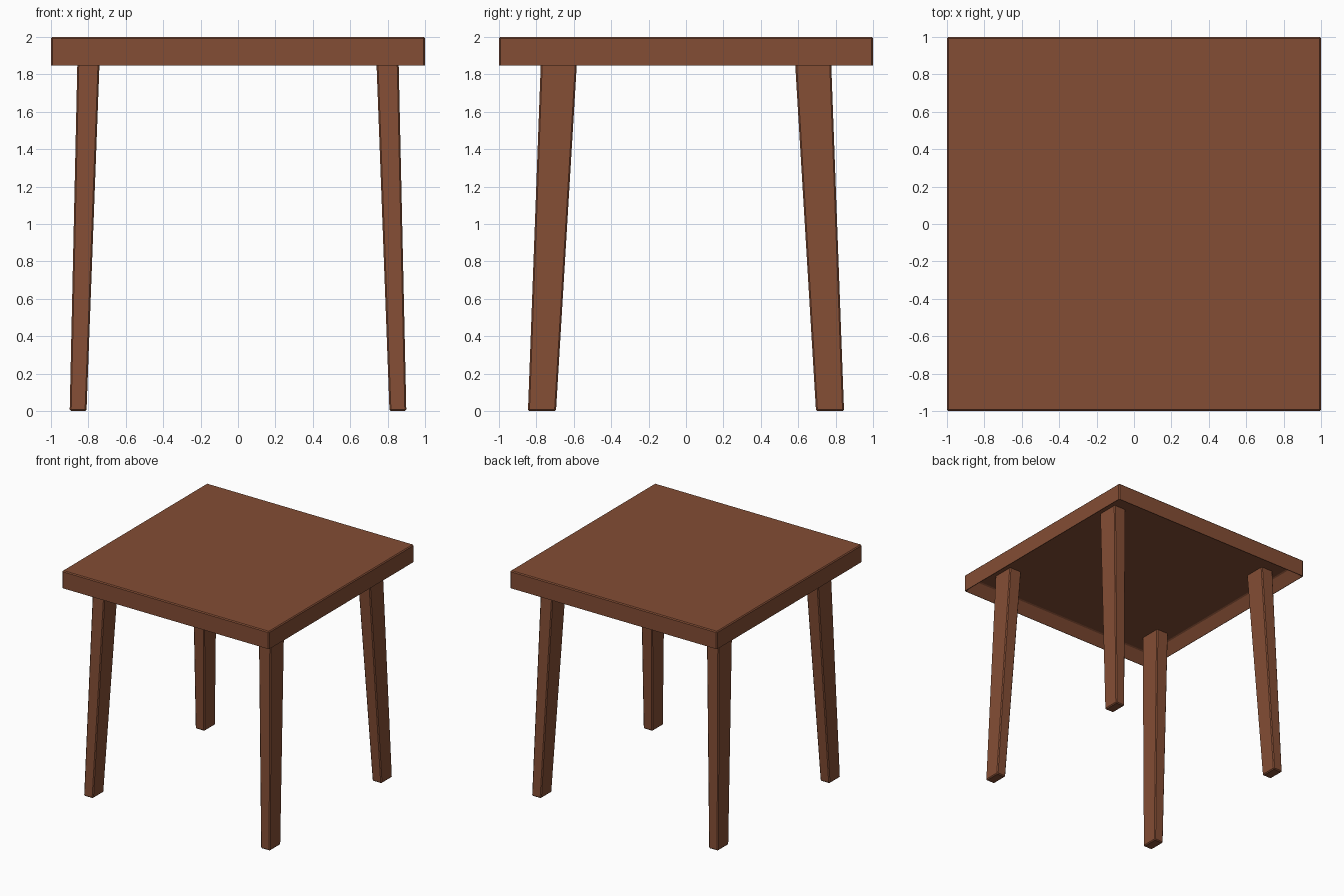
import bpy, bmesh

if "Cube" in bpy.data.objects:
    bpy.data.objects.remove(bpy.data.objects["Cube"])

wood = bpy.data.materials.new("brown wood")
wood.diffuse_color = (0.23, 0.075, 0.035, 1)
wood.use_nodes = True
wood.node_tree.nodes["Principled BSDF"].inputs["Base Color"].default_value = wood.diffuse_color


def finish(bm, name, bevel):
    bmesh.ops.recalc_face_normals(bm, faces=bm.faces)
    me = bpy.data.meshes.new(name)
    bm.to_mesh(me)
    bm.free()
    ob = bpy.data.objects.new(name, me)
    bpy.context.collection.objects.link(ob)
    me.materials.append(wood)
    mod = ob.modifiers.new("soft edges", 'BEVEL')
    mod.width = bevel
    mod.segments = 1
    mod.limit_method = 'ANGLE'
    return ob


# Table top: slab with a recessed underside that leaves a rim
RIM, TOP, BOTTOM, PANEL = 0.07, 2.0, 1.84, 1.94
bm = bmesh.new()
bmesh.ops.create_cube(bm, size=2)
for v in bm.verts:
    v.co.z = TOP if v.co.z > 0 else BOTTOM
bm.normal_update()
under = [f for f in bm.faces if f.normal.z < -0.9]
bmesh.ops.inset_region(bm, faces=under, thickness=RIM, use_even_offset=True)
for v in under[0].verts:
    v.co.z = PANEL
finish(bm, "table_top", 0.008)


# Legs: tapered, splayed rectangular posts reaching up into the recess
def leg(name, sx, sy):
    bm = bmesh.new()
    rings = []
    for z, x0, x1, y0, y1 in ((0.0, 0.81, 0.90, 0.695, 0.845),
                              (PANEL + 0.01, 0.737, 0.857, 0.578, 0.773)):
        rings.append([bm.verts.new((sx * x, sy * y, z)) for x, y in
                      ((x0, y0), (x1, y0), (x1, y1), (x0, y1))])
    lo, hi = rings
    bm.faces.new(lo)
    bm.faces.new(hi)
    for i in range(4):
        j = (i + 1) % 4
        bm.faces.new((lo[i], lo[j], hi[j], hi[i]))
    finish(bm, name, 0.008)


for side, sx in (("left", -1), ("right", 1)):
    for end, sy in (("front", -1), ("back", 1)):
        leg(f"{end}_{side}_leg", sx, sy)
